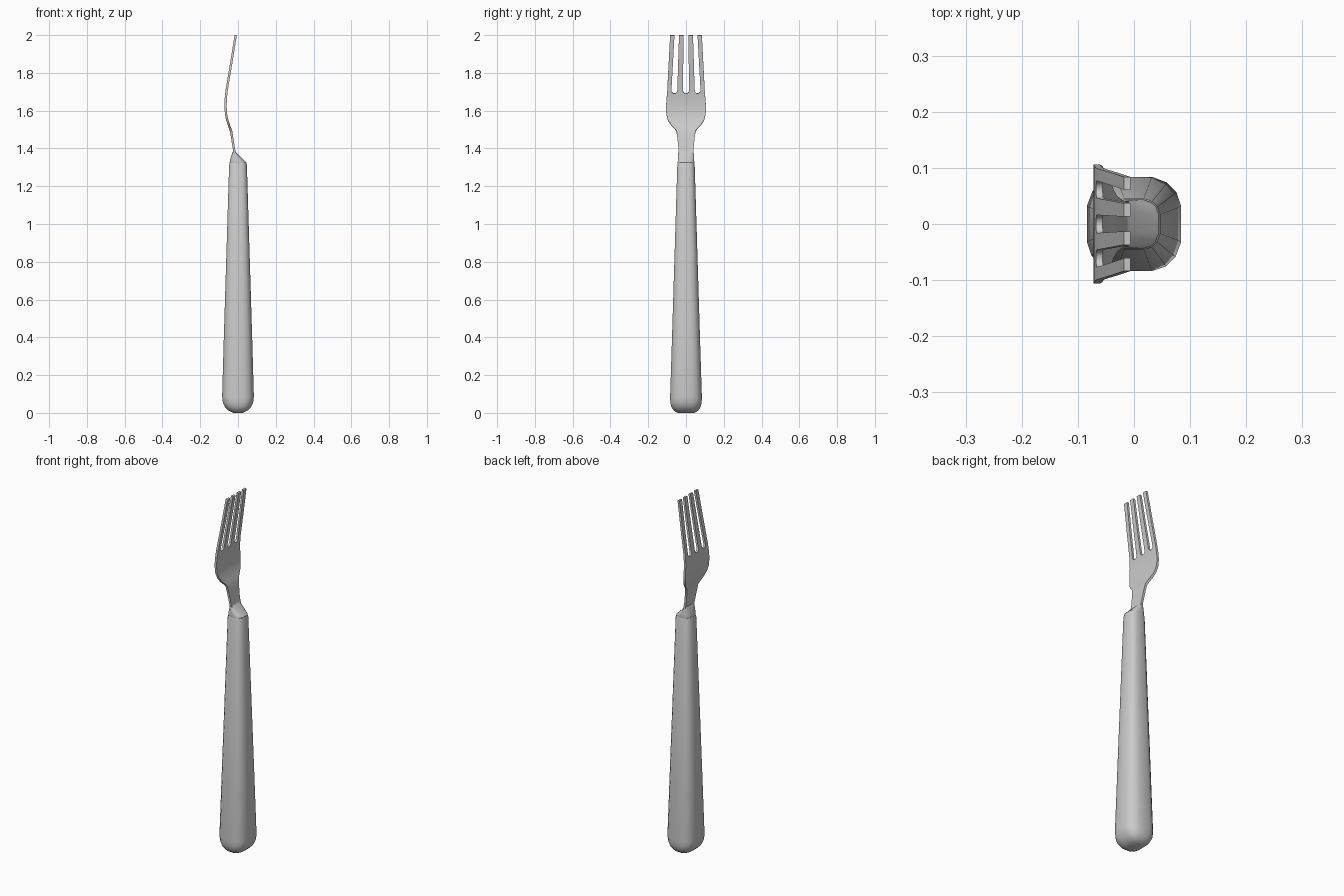
import bpy, bmesh, math

if "Cube" in bpy.data.objects:
    bpy.data.objects.remove(bpy.data.objects["Cube"])


def finish(name, bm, angle=35):
    bmesh.ops.recalc_face_normals(bm, faces=bm.faces)
    me = bpy.data.meshes.new(name)
    bm.to_mesh(me)
    bm.free()
    ob = bpy.data.objects.new(name, me)
    bpy.context.collection.objects.link(ob)
    bpy.ops.object.select_all(action='DESELECT')
    bpy.context.view_layer.objects.active = ob
    ob.select_set(True)
    bpy.ops.object.shade_smooth_by_angle(angle=math.radians(angle))
    return ob


# Rounded-square cross-section, mirrored from one quarter
quarter = [(1, 0), (1, .38), (.9, .68), (.7, .88), (.38, 1)]
section = list(quarter)
for _ in range(3):
    quarter = [(-y, x) for x, y in quarter]
    section += quarter


def loft(name, rings):
    """Rings are (z, centre x, half x, half y)."""
    bm = bmesh.new()
    loops = [[bm.verts.new((cx + sx * x, sy * y, z)) for x, y in section]
             for z, cx, sx, sy in rings]
    n = len(section)
    for a, b in zip(loops, loops[1:]):
        for i in range(n):
            bm.faces.new((a[i], a[(i + 1) % n], b[(i + 1) % n], b[i]))
    bm.faces.new(loops[0])
    bm.faces.new(loops[-1])
    return finish(name, bm)


# Tapered handle with rounded butt
loft("handle", [(0, 0, .025, .045), (.012, 0, .05, .064), (.03, 0, .068, .077),
                (.055, 0, .08, .083), (.085, 0, .084, .084), (.4, 0, .075, .074),
                (1.312, 0, .047, .046), (1.322, 0, .044, .043)])

# Wedge-shaped collar between handle and neck
loft("collar", [(1.315, 0, .042, .042), (1.326, 0, .044, .044),
                (1.34, -.006, .036, .043), (1.374, -.018, .013, .041),
                (1.385, -.02, .006, .04)])

# Fork head: side curve and half-width as functions of height
curve = [(1.34, -.008), (1.40, -.022), (1.49, -.036), (1.515, -.045), (1.55, -.057),
         (1.58, -.063), (1.62, -.066), (1.66, -.065), (1.71, -.060), (1.85, -.036), (2, -.012)]
width = [(1.34, .04), (1.40, .04), (1.45, .045), (1.49, .05), (1.505, .06), (1.525, .08),
         (1.55, .096), (1.58, .104), (1.62, .106), (1.66, .103), (1.71, .099), (2, .084)]


def interp(table, z):
    for (z0, a), (z1, b) in zip(table, table[1:]):
        if z <= z1:
            return a + (b - a) * (z - z0) / (z1 - z0)
    return table[-1][1]


SLOT_Z, TIP_Z = 1.707, 2.0
slot_root = [(-.077, -.046), (-.016, .016), (.046, .077)]
slot_tip = [(-.061, -.037), (-.013, .013), (.037, .061)]

# Column positions at the tine roots, with round slot bottoms
w = interp(width, SLOT_Z)
cols = [(-w, SLOT_Z)]
for l, r in slot_root:
    c, h = (l + r) / 2, (r - l) / 2
    for k in range(7):
        a = math.pi * k / 6
        cols.append((c - h * math.cos(a), SLOT_Z - h * math.sin(a)))
cols.append((w, SLOT_Z))

bm = bmesh.new()


def vert(y, z):
    return bm.verts.new((interp(curve, z), y, z))


# Neck and palm grid
rows = [[vert(y / w * interp(width, z), z) for y, _ in cols]
        for z in [t[0] for t in width[:10]]]
rows.append([vert(y, z) for y, z in cols])
for a, b in zip(rows, rows[1:]):
    for i in range(len(cols) - 1):
        bm.faces.new((a[i], a[i + 1], b[i + 1], b[i]))

# Four tines
tip_edges = [-.084] + [y for s in slot_tip for y in s] + [.084]
for t in range(4):
    i = t * 7
    prev = rows[-1][i:i + 2]
    y0, y1 = cols[i][0], cols[i + 1][0]
    for z in (1.76, 1.85, TIP_Z):
        f = (z - SLOT_Z) / (TIP_Z - SLOT_Z)
        cur = [vert(y0 + (tip_edges[2 * t] - y0) * f, z),
               vert(y1 + (tip_edges[2 * t + 1] - y1) * f, z)]
        bm.faces.new((prev[0], prev[1], cur[1], cur[0]))
        prev = cur

head = finish("fork_head", bm)
solid = head.modifiers.new("thickness", 'SOLIDIFY')
solid.thickness = .012
solid.offset = 0
# Crisp plate rim
solid.edge_crease_rim = 1
bpy.ops.object.modifier_apply(modifier="thickness")
bpy.ops.object.shade_smooth_by_angle(angle=math.radians(35))
